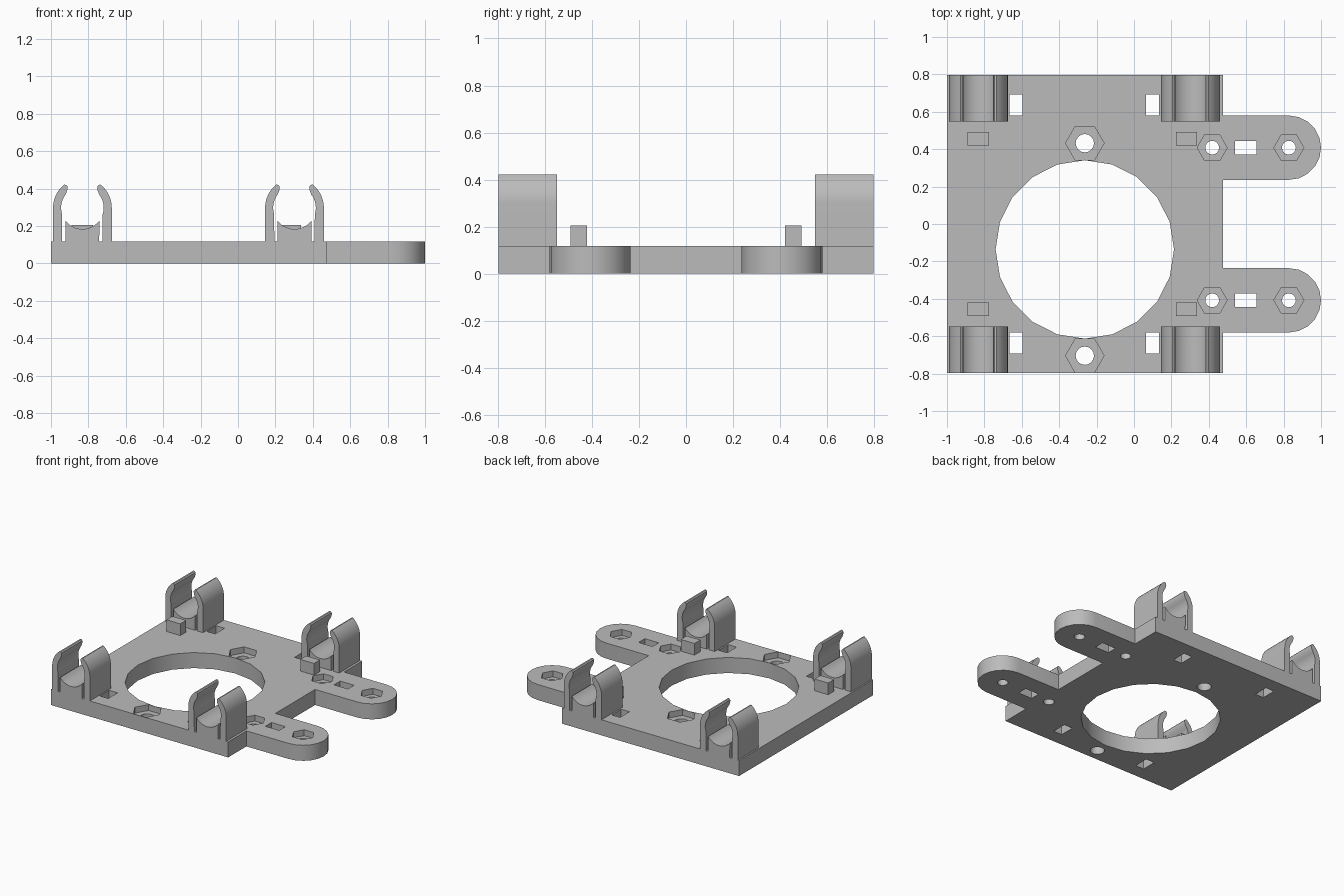
import bpy, bmesh
from math import cos, sin, pi, radians

cube = bpy.data.objects.get("Cube")
if cube:
    bpy.data.objects.remove(cube, do_unlink=True)

grey = bpy.data.materials.new("plain grey")
grey.use_nodes = True
grey.diffuse_color = (0.5, 0.5, 0.5, 1)
grey.node_tree.nodes["Principled BSDF"].inputs["Base Color"].default_value = (0.5, 0.5, 0.5, 1)

TOP = 0.117       # plate thickness
MID_X = -0.263    # centre line of the square plate
HALF = 0.797


def extrude(name, outline, start, end, along_y=False):
    """Extrude a 2D outline along z, or an x-z profile along y."""
    place = (lambda a, b, d: (a, d, b)) if along_y else (lambda a, b, d: (a, b, d))
    bm = bmesh.new()
    low = [bm.verts.new(place(a, b, start)) for a, b in outline]
    high = [bm.verts.new(place(a, b, end)) for a, b in outline]
    bm.faces.new(low)
    bm.faces.new(high)
    n = len(outline)
    for i in range(n):
        j = (i + 1) % n
        bm.faces.new((low[i], low[j], high[j], high[i]))
    bmesh.ops.recalc_face_normals(bm, faces=bm.faces)
    mesh = bpy.data.meshes.new(name)
    bm.to_mesh(mesh)
    bm.free()
    mesh.materials.append(grey)
    ob = bpy.data.objects.new(name, mesh)
    bpy.context.collection.objects.link(ob)
    return ob


def arc(cx, cy, r, a0, a1, steps):
    angles = [radians(a0 + (a1 - a0) * i / steps) for i in range(steps + 1)]
    return [(cx + r * cos(a), cy + r * sin(a)) for a in angles]


def ring(cx, cy, r, sides):
    return arc(cx, cy, r, 0, 360, sides)[:-1]


def rect(cx, cy, w, h):
    return [(cx - w / 2, cy - h / 2), (cx + w / 2, cy - h / 2),
            (cx + w / 2, cy + h / 2), (cx - w / 2, cy + h / 2)]


def activate(ob):
    bpy.ops.object.select_all(action='DESELECT')
    ob.select_set(True)
    bpy.context.view_layer.objects.active = ob


def smooth(ob):
    activate(ob)
    bpy.ops.object.shade_smooth_by_angle(angle=radians(30))


def cut(ob, outline, start=-0.1, end=0.3):
    cutter = extrude("cutter", outline, start, end)
    cutter.hide_render = True
    mod = ob.modifiers.new("cut", 'BOOLEAN')
    mod.operation = 'DIFFERENCE'
    mod.solver = 'EXACT'
    mod.object = cutter
    activate(ob)
    bpy.ops.object.modifier_apply(modifier=mod.name)
    bpy.data.objects.remove(cutter, do_unlink=True)


# Base plate with two rounded arms
ARM_Y, ARM_R, ARM_X, EDGE = 0.408, 0.172, 0.828, 0.476
outline = [(-1, -HALF), (EDGE, -HALF)]
for y in (-ARM_Y, ARM_Y):
    outline += [(EDGE, y - ARM_R)] + arc(ARM_X, y, ARM_R, -90, 90, 10) + [(EDGE, y + ARM_R)]
outline += [(EDGE, HALF), (-1, HALF)]
plate = extrude("base_plate", outline, 0, TOP)

# Large round opening
FAN_Y = -0.136
cut(plate, ring(MID_X, FAN_Y, 0.477, 20))

# Nut pockets with screw holes
nuts = [(MID_X, FAN_Y + s * 0.568, 0.103, 0.049) for s in (-1, 1)]
nuts += [(x, s * ARM_Y, 0.08, 0.037) for x in (0.418, ARM_X) for s in (-1, 1)]
for x, y, pocket, hole in nuts:
    cut(plate, ring(x, y, pocket, 6), TOP - 0.045)
    cut(plate, ring(x, y, hole, 16))

# Rectangular slots
for s in (-1, 1):
    cut(plate, rect(0.597, s * ARM_Y, 0.115, 0.074))
    for x in (-0.631, 0.099):
        cut(plate, rect(x, s * 0.636, 0.07, 0.112))
smooth(plate)

# Tube clip profile, relative to the clip centre
CZ, R_IN, R_OUT = 0.298, 0.114, 0.157
prong = [(0.108, 0.1), (R_OUT, 0.1)]
prong += arc(0, CZ, R_OUT, 0, 52, 10)
prong += [(0.087, CZ + 0.122), (0.080, CZ + 0.114), (0.079, CZ + 0.104), (0.082, CZ + 0.090)]
prong += arc(0, CZ, R_IN, 38, -18, 8)
saddle = [(-0.09, 0.1), (0.09, 0.1)] + arc(0, CZ, R_IN, -37.5, -142.5, 12)

# Four clips, each with a cradle and a stop block
for side, cx in (("right", -0.832), ("left", 0.302)):
    for end, s in (("front", -1), ("back", 1)):
        tag = f"{end}_{side}"
        y0, y1 = sorted((s * 0.548, s * HALF))
        for label, m in (("outer", -1), ("inner", 1)):
            profile = [(cx + m * x, z) for x, z in prong]
            smooth(extrude(f"clip_prong_{label}_{tag}", profile, y0, y1, True))
        smooth(extrude(f"clip_saddle_{tag}", [(cx + x, z) for x, z in saddle], y0, y1, True))
        block_x = cx if side == "right" else cx - 0.021
        extrude(f"stop_block_{tag}", rect(block_x, s * 0.456, 0.114, 0.07), 0.1, 0.205)
